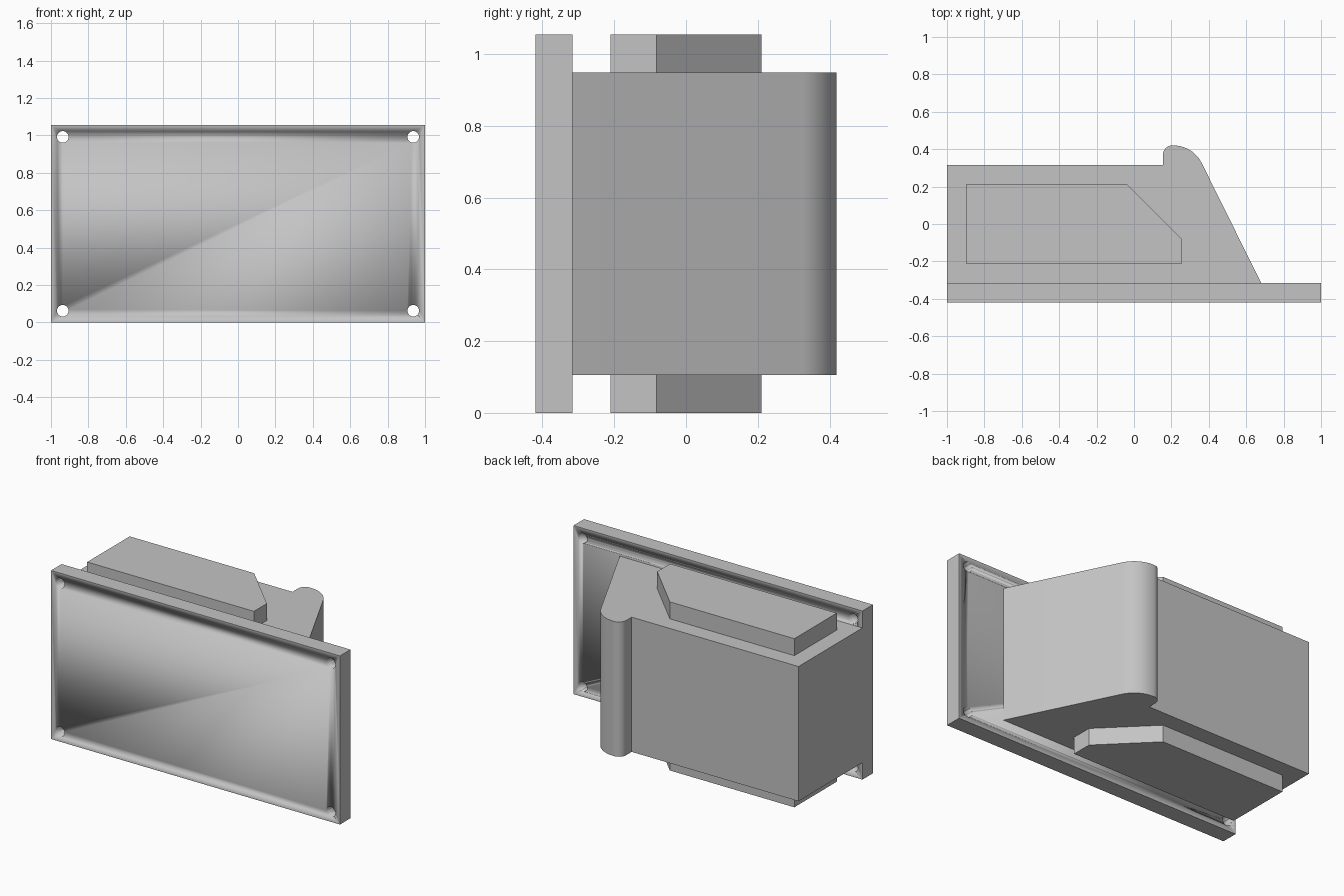
import bpy, bmesh, math
from mathutils import Matrix

cube = bpy.data.objects.get("Cube")
if cube:
    bpy.data.objects.remove(cube, do_unlink=True)

grey = bpy.data.materials.new("plain grey")
grey.use_nodes = True
GREY = (0.55, 0.55, 0.55, 1)
grey.diffuse_color = GREY
grey.node_tree.nodes["Principled BSDF"].inputs["Base Color"].default_value = GREY

HEIGHT = 1.055
INSET = 0.106          # body height margin, also the plate thickness
PLATE_BACK = -0.316
BACK = 0.42


def finish(name, bm):
    """Turn a bmesh into a grey object with smooth curves and sharp edges."""
    bmesh.ops.recalc_face_normals(bm, faces=bm.faces)
    mesh = bpy.data.meshes.new(name)
    bm.to_mesh(mesh)
    bm.free()
    mesh.materials.append(grey)
    obj = bpy.data.objects.new(name, mesh)
    bpy.context.collection.objects.link(obj)
    bpy.ops.object.select_all(action='DESELECT')
    obj.select_set(True)
    bpy.context.view_layer.objects.active = obj
    bpy.ops.object.shade_smooth_by_angle(angle=math.radians(25))
    return obj


def prism(name, outline, bottom, top):
    """Extrude an x, y outline upward."""
    bm = bmesh.new()
    base = bm.faces.new([bm.verts.new((x, y, bottom)) for x, y in outline])
    raised = bmesh.ops.extrude_face_region(bm, geom=[base])["geom"]
    verts = [v for v in raised if isinstance(v, bmesh.types.BMVert)]
    bmesh.ops.translate(bm, verts=verts, vec=(0, 0, top - bottom))
    return finish(name, bm)


def arc(cx, cy, radius, start, end, steps):
    angles = [math.radians(start + (end - start) * i / steps) for i in range(steps + 1)]
    return [(cx + radius * math.cos(a), cy + radius * math.sin(a)) for a in angles]


# Mounting plate with a through hole near each corner
plate = prism("mounting_plate",
              [(-1, -BACK), (1, -BACK), (1, PLATE_BACK), (-1, PLATE_BACK)], 0, HEIGHT)

holes = bmesh.new()
for x in (-0.937, 0.937):
    for z in (0.063, HEIGHT - 0.063):
        place = Matrix.Translation((x, -0.37, z)) @ Matrix.Rotation(math.pi / 2, 4, 'X')
        bmesh.ops.create_cone(holes, cap_ends=True, segments=32, radius1=0.031,
                              radius2=0.031, depth=0.3, matrix=place)
cutter = finish("hole_cutter", holes)
cut = plate.modifiers.new("holes", 'BOOLEAN')
cut.operation = 'DIFFERENCE'
cut.solver = 'EXACT'
cut.object = cutter
bpy.context.view_layer.objects.active = plate
bpy.ops.object.modifier_apply(modifier=cut.name)
bpy.data.objects.remove(cutter, do_unlink=True)

# Main body with a sloping side and a rounded lip at the back
big, small = 0.17, 0.05
body_outline = [(-1, PLATE_BACK), (0.68, PLATE_BACK)]
body_outline += arc(0.21, BACK - big, big, 26.4, 90, 14)
body_outline += arc(0.205, BACK - small, small, 90, 180, 10)
body_outline += [(0.155, -PLATE_BACK), (-1, -PLATE_BACK)]
prism("main_body", body_outline, INSET, HEIGHT - INSET)

# Raised pads with one clipped corner, above and below the body
pad_outline = [(-0.897, -0.21), (0.257, -0.21), (0.257, -0.082),
               (-0.035, 0.21), (-0.897, 0.21)]
prism("lower_pad", pad_outline, 0, INSET)
prism("upper_pad", pad_outline, HEIGHT - INSET, HEIGHT)
